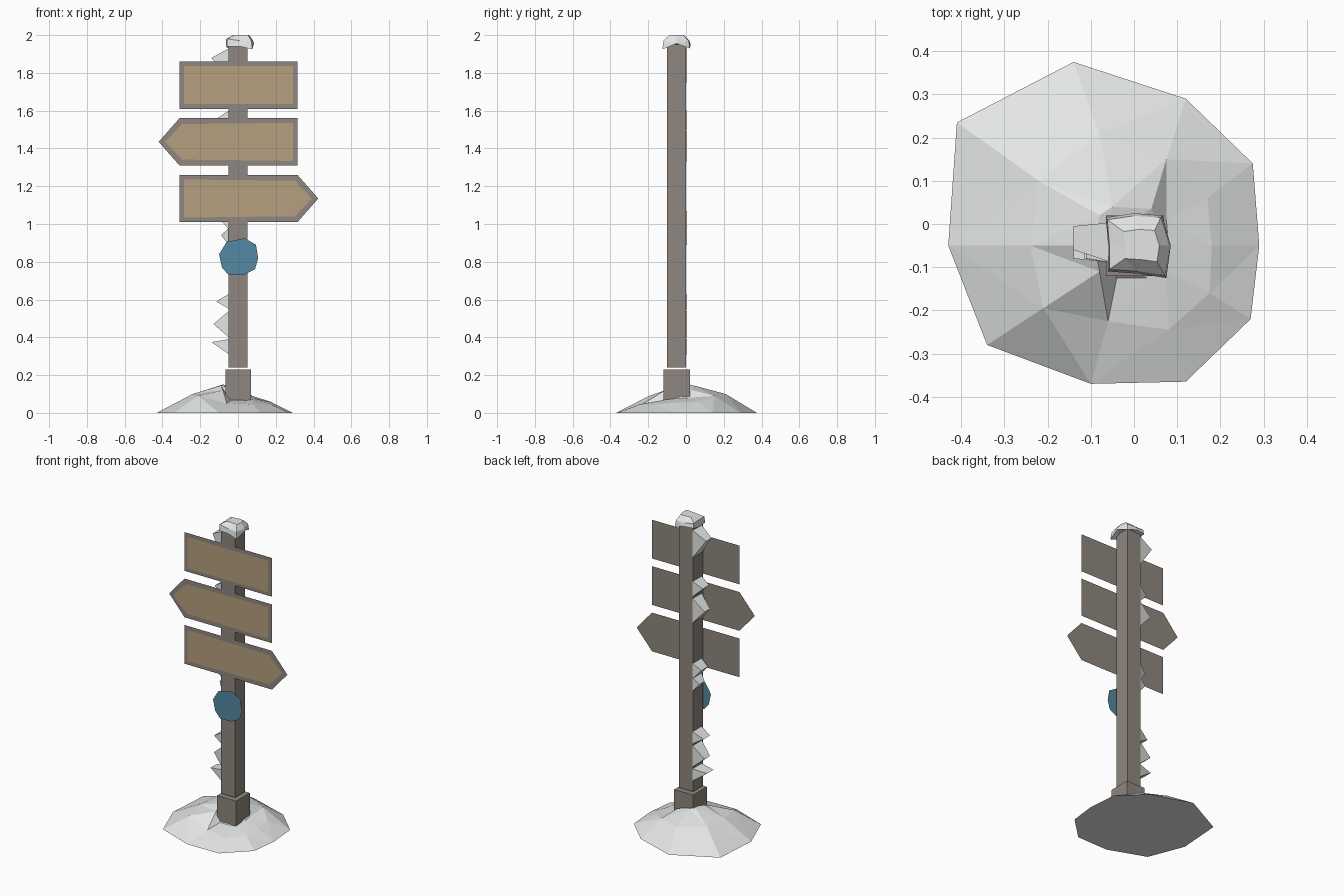
import bpy
import bmesh
from mathutils import Vector

old = bpy.data.objects.get("Cube")
if old:
    bpy.data.objects.remove(old, do_unlink=True)


def material(name, rgb):
    m = bpy.data.materials.new(name)
    m.use_nodes = True
    m.diffuse_color = (*rgb, 1)
    node = m.node_tree.nodes["Principled BSDF"]
    node.inputs["Base Color"].default_value = (*rgb, 1)
    node.inputs["Roughness"].default_value = 0.9
    return m


WOOD = material("weathered wood", (0.28, 0.245, 0.215))
TAN = material("tan panel", (0.47, 0.35, 0.215))
BLUE = material("blue marker", (0.09, 0.25, 0.36))
SNOW = material("snow", (0.78, 0.79, 0.79))


def finish(name, bm, mat, solid=True):
    if solid:
        bmesh.ops.recalc_face_normals(bm, faces=bm.faces)
    mesh = bpy.data.meshes.new(name)
    bm.to_mesh(mesh)
    bm.free()
    mesh.materials.append(mat)
    obj = bpy.data.objects.new(name, mesh)
    bpy.context.collection.objects.link(obj)
    return obj


def box(name, lo, hi, mat):
    bm = bmesh.new()
    lo, hi = Vector(lo), Vector(hi)
    bmesh.ops.create_cube(bm, size=1)
    for v in bm.verts:
        v.co = (lo + hi) / 2 + v.co * (hi - lo)
    return finish(name, bm, mat)


def plate(name, outline, y, mat, inset=0):
    """Flat front-facing polygon given as (x, z) points, optionally shrunk."""
    bm = bmesh.new()
    face = bm.faces.new([bm.verts.new((x, y, z)) for x, z in outline])
    face.normal_update()
    if face.normal.y > 0:
        face.normal_flip()
    if inset:
        rim = bmesh.ops.inset_region(bm, faces=[face], thickness=inset, use_boundary=True)
        bmesh.ops.delete(bm, geom=rim["faces"], context="FACES")
    return finish(name, bm, mat, solid=False)


def rings(name, loops, mat):
    """Closed body through matching loops of points."""
    bm = bmesh.new()
    loops = [[bm.verts.new(p) for p in loop] for loop in loops]
    n = len(loops[0])
    for a, b in zip(loops, loops[1:]):
        for i in range(n):
            j = (i + 1) % n
            bm.faces.new((a[i], a[j], b[j], b[i]))
    bm.faces.new(loops[0][::-1])
    bm.faces.new(loops[-1])
    bmesh.ops.triangulate(bm, faces=[f for f in bm.faces if f.calc_center_median().z > 0.01])
    return finish(name, bm, mat)


# Post and its foot
box("post", (-0.05, -0.10, 0.24), (0.05, 0.0, 1.95), WOOD)
box("post_foot", (-0.065, -0.12, 0.03), (0.07, 0.02, 0.23), WOOD)


# Sign boards: plain, pointing to -x, pointing to +x
def board(name, z, point):
    l, r, h, tip = -0.31, 0.315, 0.125, 0.11
    pts = [(l, z - h), (r, z - h)]
    if point > 0:
        pts.append((r + tip, z))
    pts += [(r, z + h), (l, z + h)]
    if point < 0:
        pts.append((l - tip, z))
    plate(name, pts, -0.103, WOOD)
    plate(name + "_panel", pts, -0.107, TAN, inset=0.034)


board("top_board", 1.735, 0)
board("middle_board", 1.435, -1)
board("bottom_board", 1.135, 1)

# Irregular round marker
plate("round_marker", [(-0.05, 0.73), (0.03, 0.73), (0.09, 0.76), (0.107, 0.82),
                       (0.095, 0.89), (0.035, 0.925), (-0.06, 0.905),
                       (-0.10, 0.84), (-0.085, 0.77)], -0.112, BLUE)

# Snow mound: outer edge, middle slope and crest against the foot
edge = [(-.14, .375), (.12, .29), (.275, .14), (.29, -.05), (.27, -.22),
        (.12, -.365), (-.10, -.37), (-.34, -.28), (-.43, -.05), (-.41, .235)]
slope = [(-.08, .21, .1), (.075, .15, .09), (.17, .06, .06), (.18, -.05, .055),
         (.175, -.16, .045), (.08, -.245, .045), (-.06, -.225, .05),
         (-.21, -.195, .09), (-.24, -.05, .1), (-.22, .1, .1)]
crest = [(-.05, .04, .145), (.04, .035, .12), (.075, .01, .08), (.08, -.05, .075),
         (.075, -.11, .07), (.03, -.125, .065), (-.04, -.125, .065),
         (-.08, -.11, .12), (-.09, -.05, .145), (-.08, .02, .15)]
rings("snow_mound", [[(x, y, 0) for x, y in edge], slope, crest], SNOW)

# Ragged snow cap on top of the post
hem = [(-.06, -.11, 1.94), (.01, -.115, 1.94), (.075, -.125, 1.925), (.085, -.05, 1.955),
       (.065, .02, 1.93), (0, .025, 1.95), (-.065, .015, 1.95), (-.06, -.05, 1.935)]
brow = [(x * 0.95, -.05 + (y + .05) * 0.92, 1.97 + (0.01 if x < 0 else 0)) for x, y, z in hem]
crown = [(.012 + x * 0.55, -.05 + (y + .05) * 0.5, 2.0) for x, y, z in hem]
rings("snow_cap", [hem, brow, crown], SNOW)


# Snow wedges clinging to the -x side of the post: bottom, tip and top heights, reach
def wedge(name, low, mid, high, tip, skew):
    bm = bmesh.new()
    front, back = [[bm.verts.new(p) for p in ((-.048, y, low), (-tip, ty, mid), (-.048, y, high))]
                   for y, ty in ((-.09, -.08 + skew), (.004, -.015 + skew / 2))]
    bm.faces.new(front)
    bm.faces.new(back[::-1])
    for i in range(3):
        j = (i + 1) % 3
        bm.faces.new((front[j], front[i], back[i], back[j]))
    finish(name, bm, SNOW)


lumps = [(0.31, 0.375, 0.39, 0.14), (0.40, 0.47, 0.54, 0.13), (0.55, 0.59, 0.63, 0.115),
         (0.89, 0.94, 0.98, 0.09), (0.97, 1.03, 1.07, 0.10), (1.33, 1.42, 1.49, 0.13),
         (1.50, 1.56, 1.60, 0.11), (1.75, 1.88, 1.93, 0.14)]
for k, (low, mid, high, tip) in enumerate(lumps):
    wedge(f"snow_lump_{k + 1}", low, mid, high, tip, 0.02 * (k % 2))
